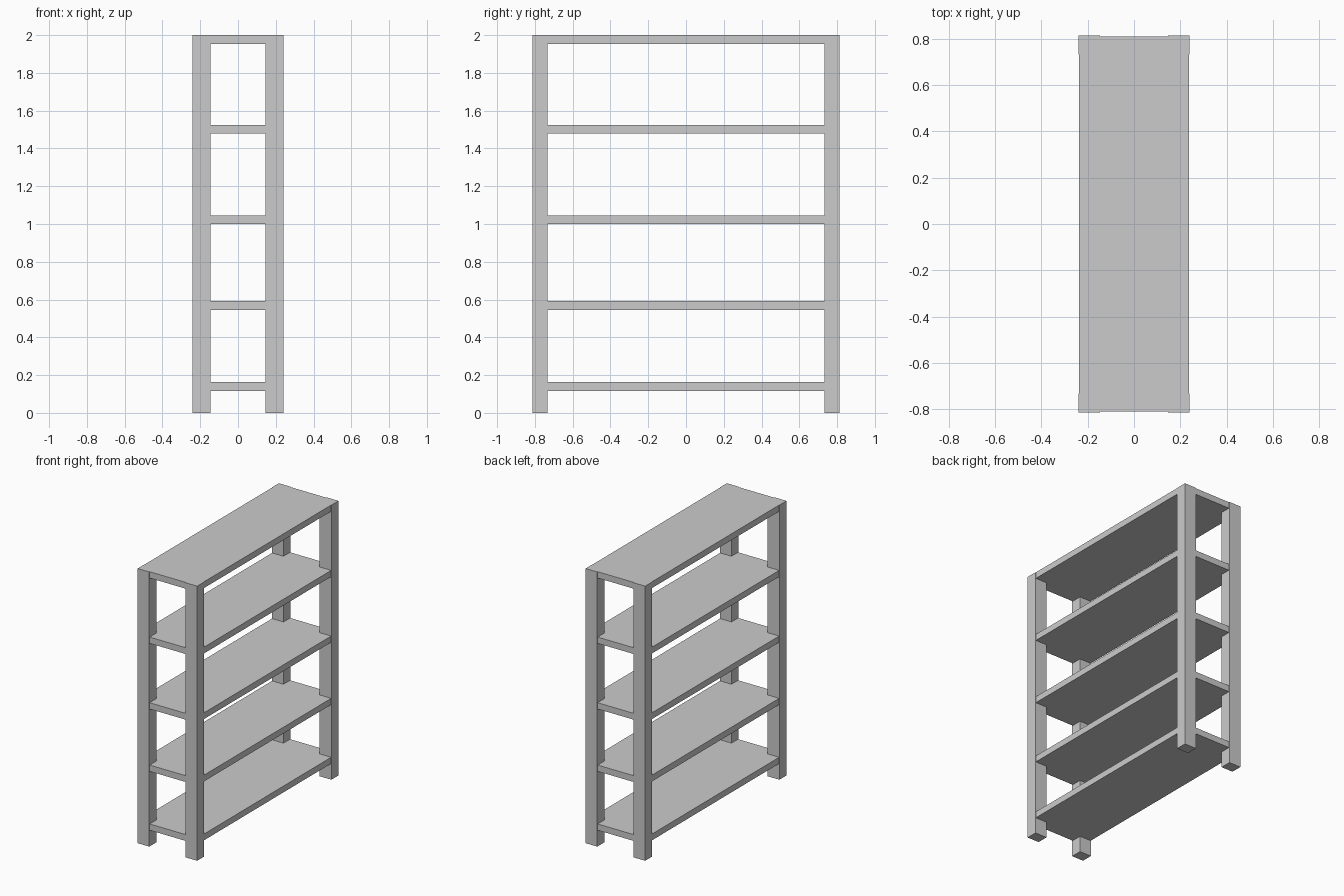
import bpy, bmesh

if "Cube" in bpy.data.objects:
    bpy.data.objects.remove(bpy.data.objects["Cube"])

PX, PY = 0.24, 0.813      # outer faces of posts
IX, IY = 0.146, 0.732     # inner faces of posts
SX, SY = 0.238, 0.808     # shelf edges, slightly recessed from the posts
THICK = 0.046


def prism(name, outline, z0, z1):
    """Extrude a flat outline from z0 up to z1."""
    bm = bmesh.new()
    face = bm.faces.new([bm.verts.new((x, y, z0)) for x, y in outline])
    top = bmesh.ops.extrude_face_region(bm, geom=[face])
    verts = [v for v in top["geom"] if isinstance(v, bmesh.types.BMVert)]
    bmesh.ops.translate(bm, verts=verts, vec=(0, 0, z1 - z0))
    bmesh.ops.recalc_face_normals(bm, faces=bm.faces)
    mesh = bpy.data.meshes.new(name)
    bm.to_mesh(mesh)
    bm.free()
    obj = bpy.data.objects.new(name, mesh)
    bpy.context.collection.objects.link(obj)
    return obj


# four corner posts
for sx, side in ((-1, "left"), (1, "right")):
    for sy, end in ((-1, "front"), (1, "back")):
        prism(f"{end}_{side}_post",
              [(sx * IX, sy * IY), (sx * PX, sy * IY),
               (sx * PX, sy * PY), (sx * IX, sy * PY)], 0, 2)

# five shelves, notched at the corners to fit around the posts
notched = [(-IX, -SY), (IX, -SY), (IX, -IY), (SX, -IY),
           (SX, IY), (IX, IY), (IX, SY), (-IX, SY),
           (-IX, IY), (-SX, IY), (-SX, -IY), (-IX, -IY)]
for i, top in enumerate((0.163, 0.592, 1.046, 1.524, 2.0)):
    prism(f"shelf_{i + 1}", notched, top - THICK, top)
